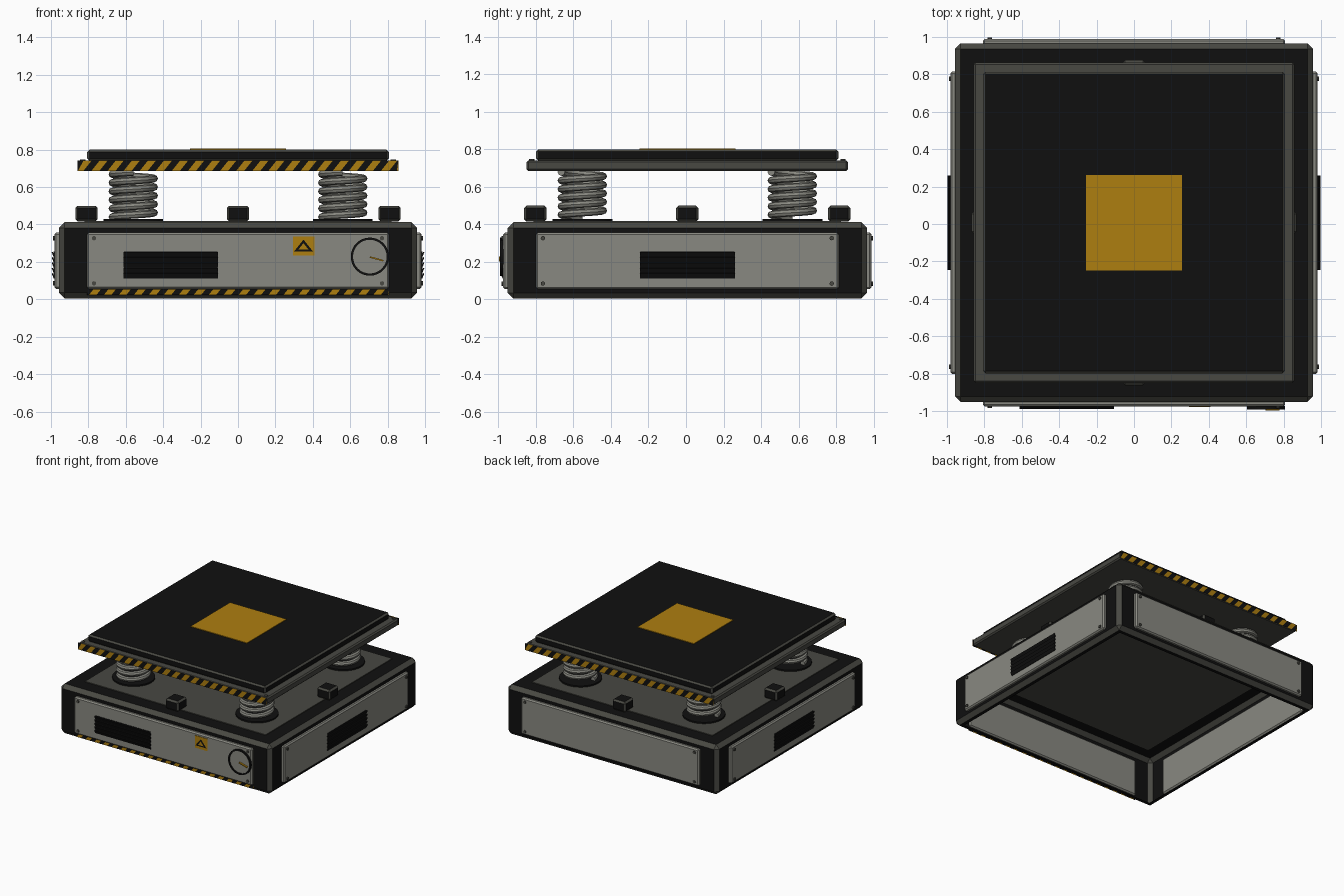
import bpy, bmesh, math
from mathutils import Matrix, Vector

if "Cube" in bpy.data.objects:
    bpy.data.objects.remove(bpy.data.objects["Cube"])

CY = 0.007  # the body sits slightly behind centre


def mat(name, *c):
    m = bpy.data.materials.new(name)
    m.diffuse_color = (*c, 1)
    m.use_nodes = True
    m.node_tree.nodes["Principled BSDF"].inputs["Base Color"].default_value = m.diffuse_color
    return m


BLACK = mat("black", 0.005, 0.005, 0.005)
DARK = mat("dark grey", 0.065, 0.065, 0.055)
LIGHT = mat("light grey", 0.25, 0.25, 0.22)
YELLOW = mat("yellow", 0.42, 0.21, 0.005)


def finish(bm, name, mats, turn=0, smooth=False):
    """Turn about z, shift into place and make the object."""
    bm.transform(Matrix.Translation((0, CY, 0)) @ Matrix.Rotation(turn, 4, 'Z'))
    me = bpy.data.meshes.new(name)
    bm.to_mesh(me)
    bm.free()
    for m in mats:
        me.materials.append(m)
    ob = bpy.data.objects.new(name, me)
    bpy.context.collection.objects.link(ob)
    if smooth:
        bpy.ops.object.select_all(action='DESELECT')
        ob.select_set(True)
        bpy.context.view_layer.objects.active = ob
        bpy.ops.object.shade_smooth_by_angle(angle=math.radians(40))
    return ob


def box_bm(lo, hi, bevel=0.0):
    """Chamfered box; chamfer faces get material 1."""
    lo, hi = Vector(lo), Vector(hi)
    bm = bmesh.new()
    bmesh.ops.create_cube(bm, size=1)
    bm.transform(Matrix.Translation((lo + hi) / 2) @ Matrix.Diagonal((*(hi - lo), 1)))
    if bevel:
        bmesh.ops.bevel(bm, geom=bm.edges[:], offset=bevel, segments=1, affect='EDGES')
    bm.normal_update()
    for f in bm.faces:
        f.material_index = int(max(abs(c) for c in f.normal) < 0.99)
    return bm


def box(name, lo, hi, main, edge=None, bevel=0.0, turn=0):
    return finish(box_bm(lo, hi, bevel), name, [main, edge or main], turn)


def disc(name, x, z, r, y0, y1, m, turn=0, n=24):
    """Cylinder lying along y, from y0 to y1."""
    bm = bmesh.new()
    bmesh.ops.create_cone(bm, cap_ends=True, segments=n, radius1=r, radius2=r, depth=abs(y1 - y0))
    bm.transform(Matrix.Translation((x, (y0 + y1) / 2, z)) @ Matrix.Rotation(math.pi / 2, 4, 'X'))
    return finish(bm, name, [m], turn, True)


def upright(name, x, y, r, z0, z1, m, n=24):
    bm = bmesh.new()
    bmesh.ops.create_cone(bm, cap_ends=True, segments=n, radius1=r, radius2=r, depth=z1 - z0)
    bm.transform(Matrix.Translation((x, y, (z0 + z1) / 2)))
    return finish(bm, name, [m], 0, True)


def flat(name, polys, y, mats, turn=0):
    """Flat painted faces at depth y, facing the front."""
    bm = bmesh.new()
    for i, p in enumerate(polys):
        f = bm.faces.new([bm.verts.new((x, y, z)) for x, z in p])
        f.material_index = i % len(mats)
    return finish(bm, name, mats, turn)


def stripes(name, w, z0, z1, y, step, turn=0):
    h, polys, x = (z1 - z0) * 0.8, [], -w - (z1 - z0)
    c = lambda v: max(-w, min(w, v))
    while x < w:
        p = [(c(x), z0), (c(x + step), z0), (c(x + step + h), z1), (c(x + h), z1)]
        polys.append(p)
        x += step
    flat(name, polys, y, [BLACK, YELLOW], turn)


# hollow base frame: open sides and bottom
bm = box_bm((-0.958, -0.958, 0.005), (0.958, 0.958, 0.412), 0.03)
for axis, cuts in ((0, (-0.9, -0.79, 0.79, 0.9)), (1, (-0.9, -0.79, 0.79, 0.9)), (2, (0.07, 0.345))):
    for v in cuts:
        co, no = [0, 0, 0], [0, 0, 0]
        co[axis], no[axis] = v, 1
        bmesh.ops.bisect_plane(bm, geom=bm.verts[:] + bm.edges[:] + bm.faces[:], plane_co=co, plane_no=no)
bm.normal_update()
drop = []
for f in bm.faces:
    c, n = f.calc_center_median(), f.normal
    r = sorted((abs(c.x), abs(c.y)))
    if n.z < -0.9 and r[1] < 0.9 or n.z > 0.9 and r[1] < 0.79:
        drop.append(f)
    elif abs(n.z) < 0.1 and r[1] > 0.95 and r[0] < 0.79 and 0.07 < c.z < 0.345:
        drop.append(f)
bmesh.ops.delete(bm, geom=drop, context='FACES')
finish(bm, "base_frame", [BLACK, DARK])
box("base_deck", (-0.82, -0.82, 0.39), (0.82, 0.82, 0.418), DARK)

# side panels, bolts, stops and vents
for k in range(4):
    t = k * math.pi / 2
    box("side_panel", (-0.808, -0.982, 0.055), (0.808, -0.945, 0.357), LIGHT, LIGHT, 0.01, t)
    for x in (-0.77, 0.77):
        for z in (0.085, 0.327):
            disc("panel_bolt", x, z, 0.012, -0.98, -0.99, DARK, t, 8)
    box("bump_stop", (-0.06, -0.87, 0.415), (0.06, -0.75, 0.5), BLACK, DARK, 0.013, t)
    if k != 2:
        vx = -0.36 if k == 0 else 0
        box("vent_plate", (vx - 0.25, -0.986, 0.112), (vx + 0.25, -0.98, 0.255), BLACK, turn=t)
        for i in range(5):
            z = 0.126 + i * 0.0285
            bm = box_bm((-0.253, -0.003, -0.014), (0.253, 0.003, 0.014))
            bm.transform(Matrix.Translation((vx, -0.988, z)) @ Matrix.Rotation(0.4, 4, 'X'))
            finish(bm, "vent_slat", [BLACK], t)

# front hazard strip and warning sign
stripes("base_hazard_strip", 0.808, 0.022, 0.052, -0.961, 0.04)
box("sign_plate", (0.293, -0.986, 0.235), (0.408, -0.98, 0.335), YELLOW)
for s, m, y in ((0.05, BLACK, -0.988), (0.026, YELLOW, -0.99)):
    zc = 0.279
    flat("sign_triangle", [[(0.35 - s, zc - s * 0.45), (0.35 + s, zc - s * 0.45), (0.35, zc + s * 0.8)]], y, [m])

# dial with rim and needle
disc("dial_face", 0.705, 0.228, 0.095, -0.975, -0.99, LIGHT, n=32)
bm = bmesh.new()
N = 32
rings = [[bm.verts.new((0.705 + r * math.cos(a * math.tau / N), y, 0.228 + r * math.sin(a * math.tau / N)))
          for a in range(N)] for r, y in ((0.102, -0.98), (0.102, -0.998), (0.09, -0.998), (0.09, -0.98))]
for a in range(N):
    b = (a + 1) % N
    for i in range(4):
        j = (i + 1) % 4
        bm.faces.new((rings[i][a], rings[i][b], rings[j][b], rings[j][a]))
bmesh.ops.recalc_face_normals(bm, faces=bm.faces[:])
finish(bm, "dial_rim", [BLACK], 0, True)
bm = box_bm((0, -1.004, -0.004), (0.075, -0.99, 0.004))
bm.transform(Matrix.Translation((0.705, 0, 0.226)) @ Matrix.Rotation(0.27, 4, 'Y'))
finish(bm, "dial_needle", [YELLOW])

# coil springs on round seats
for sx in (-0.56, 0.56):
    for sy in (-0.56, 0.56):
        upright("spring_seat", sx, sy, 0.16, 0.41, 0.43, BLACK, 32)
        bm = bmesh.new()
        turns, per, sides = 5.25, 24, 8
        last, total = None, int(turns * per)
        for i in range(total + 1):
            a = math.pi + math.tau * i / per
            out = Vector((math.cos(a), math.sin(a), 0))
            c = Vector((sx, sy, 0.44 + 0.24 * i / total)) + out * 0.112
            ring = [bm.verts.new(c + 0.02 * (out * math.cos(q) + Vector((0, 0, math.sin(q)))))
                    for q in (math.tau * j / sides for j in range(sides))]
            if last:
                for j in range(sides):
                    n = (j + 1) % sides
                    bm.faces.new((last[j], last[n], ring[n], ring[j]))
            if i in (0, total):
                bm.faces.new(ring)
            last = ring
        bmesh.ops.recalc_face_normals(bm, faces=bm.faces[:])
        finish(bm, "coil_spring", [LIGHT], 0, True)

# top platform, pad and centre mark
box("platform", (-0.857, -0.857, 0.685), (0.857, 0.857, 0.742), DARK, DARK, 0.01)
for t in (0, math.pi):
    stripes("platform_hazard_strip", 0.857, 0.685, 0.742, -0.859, 0.043, t)
for x in (-0.83, 0.83):
    for y in (-0.83, 0.83):
        upright("platform_bolt", x, y, 0.014, 0.74, 0.748, DARK, 8)
box("platform_pad", (-0.806, -0.806, 0.74), (0.806, 0.806, 0.8), BLACK, DARK, 0.012)
box("centre_mark", (-0.256, -0.256, 0.798), (0.256, 0.256, 0.805), YELLOW)
